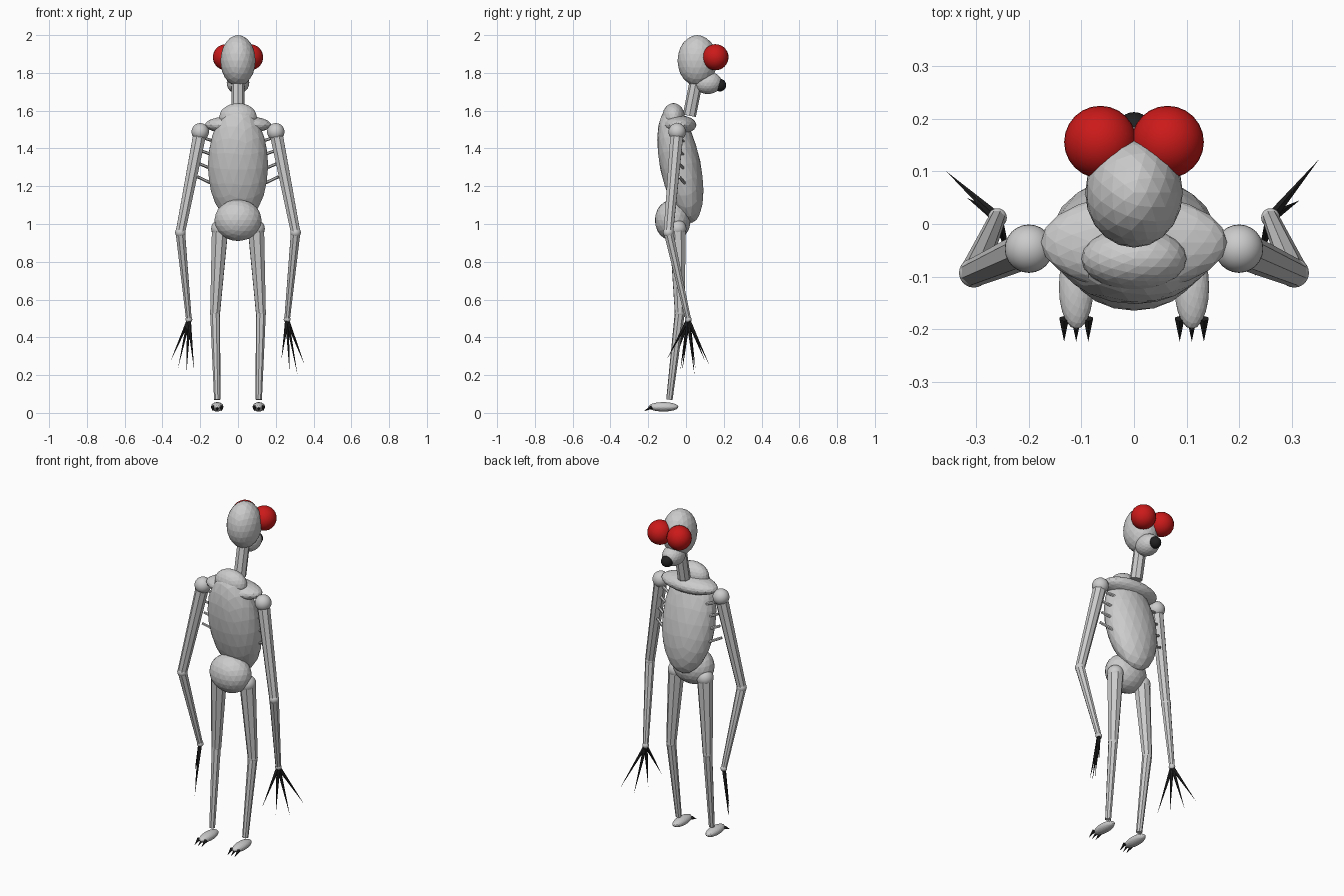
import bpy
from mathutils import Vector

if "Cube" in bpy.data.objects:
    bpy.data.objects.remove(bpy.data.objects["Cube"])


def material(name, rgb):
    m = bpy.data.materials.new(name)
    m.diffuse_color = (*rgb, 1)
    m.use_nodes = True
    m.node_tree.nodes["Principled BSDF"].inputs["Base Color"].default_value = m.diffuse_color
    return m


RED = material("red", (0.6, 0.01, 0.01))
BLACK = material("black", (0.015, 0.015, 0.015))


def finish(name, mat=None, smooth=False):
    o = bpy.context.object
    o.name = name
    if mat:
        o.data.materials.append(mat)
    if smooth:
        bpy.ops.object.shade_smooth()
    return o


def blob(name, loc, radii, tilt=0, sub=3):
    """Faceted ellipsoid."""
    bpy.ops.mesh.primitive_ico_sphere_add(subdivisions=sub, radius=1, location=loc, rotation=(tilt, 0, 0))
    o = finish(name)
    o.scale = radii
    return o


def ball(name, loc, r, mat=None):
    """Smooth sphere."""
    bpy.ops.mesh.primitive_uv_sphere_add(segments=24, ring_count=16, radius=r, location=loc)
    return finish(name, mat, True)


def limb(name, a, b, r1, r2, sides=8, mat=None):
    """Tapered bar from a to b."""
    a, b = Vector(a), Vector(b)
    d = b - a
    bpy.ops.mesh.primitive_cone_add(vertices=sides, radius1=r1, radius2=r2, depth=d.length, location=(a + b) / 2)
    o = finish(name, mat)
    o.rotation_euler = d.to_track_quat('Z', 'Y').to_euler()
    return o


# Head, snout and neck
blob("head", (0, 0.06, 1.865), (0.093, 0.105, 0.135))
blob("snout", (0, 0.115, 1.748), (0.06, 0.075, 0.06))
ball("nose", (0, 0.18, 1.735), 0.033, BLACK)
limb("neck", (0, 0.018, 1.573), (0, 0.055, 1.76), 0.035, 0.035)

# Torso
blob("torso", (0, -0.03, 1.31), (0.16, 0.108, 0.31), 0.2)
blob("upper_back", (0, -0.066, 1.565), (0.1, 0.06, 0.075))
blob("shoulder_yoke", (0, -0.035, 1.525), (0.177, 0.09, 0.05))
blob("pelvis", (0, -0.07, 1.02), (0.125, 0.095, 0.11))

# Finger tips (x outward, y, z) for each hand
tips = {
    1: [(0.352, 0.123, 0.255), (0.315, 0.045, 0.20), (0.272, -0.03, 0.225), (0.23, -0.10, 0.285)],
    -1: [(0.357, 0.10, 0.275), (0.318, 0.05, 0.235), (0.272, -0.02, 0.22), (0.232, -0.08, 0.225)],
}

for s, side in ((1, "right"), (-1, "left")):
    def p(x, y, z):
        return (s * x, y, z)

    ball(side + "_eye", p(0.064, 0.156, 1.883), 0.069, RED)

    # Arm
    shoulder, elbow, wrist = p(0.2, -0.047, 1.488), p(0.305, -0.093, 0.955), p(0.26, 0.012, 0.495)
    ball(side + "_shoulder", shoulder, 0.046)
    limb(side + "_upper_arm", shoulder, elbow, 0.037, 0.027)
    ball(side + "_elbow", elbow, 0.028)
    limb(side + "_forearm", elbow, wrist, 0.027, 0.016)
    ball(side + "_wrist", wrist, 0.018)
    for i, t in enumerate(tips[s]):
        limb(f"{side}_finger_{i}", wrist, p(*t), 0.011, 0, 6, BLACK)

    # Ribs
    for i in range(4):
        z, x = 1.25 + 0.068 * i, 0.214 - 0.012 * i
        limb(f"{side}_rib_{i}", p(x, -0.035, z), p(x - 0.09, 0.0, z - 0.043 + 0.005 * i), 0.008, 0.008, 6)

    # Leg
    hip, knee, ankle = p(0.095, -0.045, 0.975), p(0.121, -0.033, 0.53), p(0.11, -0.088, 0.07)
    ball(side + "_hip", hip, 0.047)
    limb(side + "_thigh", hip, knee, 0.046, 0.028)
    ball(side + "_knee", knee, 0.027)
    limb(side + "_shin", knee, ankle, 0.027, 0.017)

    # Foot with three claws
    blob(side + "_foot", p(0.11, -0.12, 0.032), (0.033, 0.08, 0.025))
    for i in (-1, 0, 1):
        x = 0.11 + 0.023 * i
        limb(f"{side}_claw_{i + 1}", p(x, -0.18, 0.032), p(x, -0.224, 0.008), 0.010, 0, 6, BLACK)
